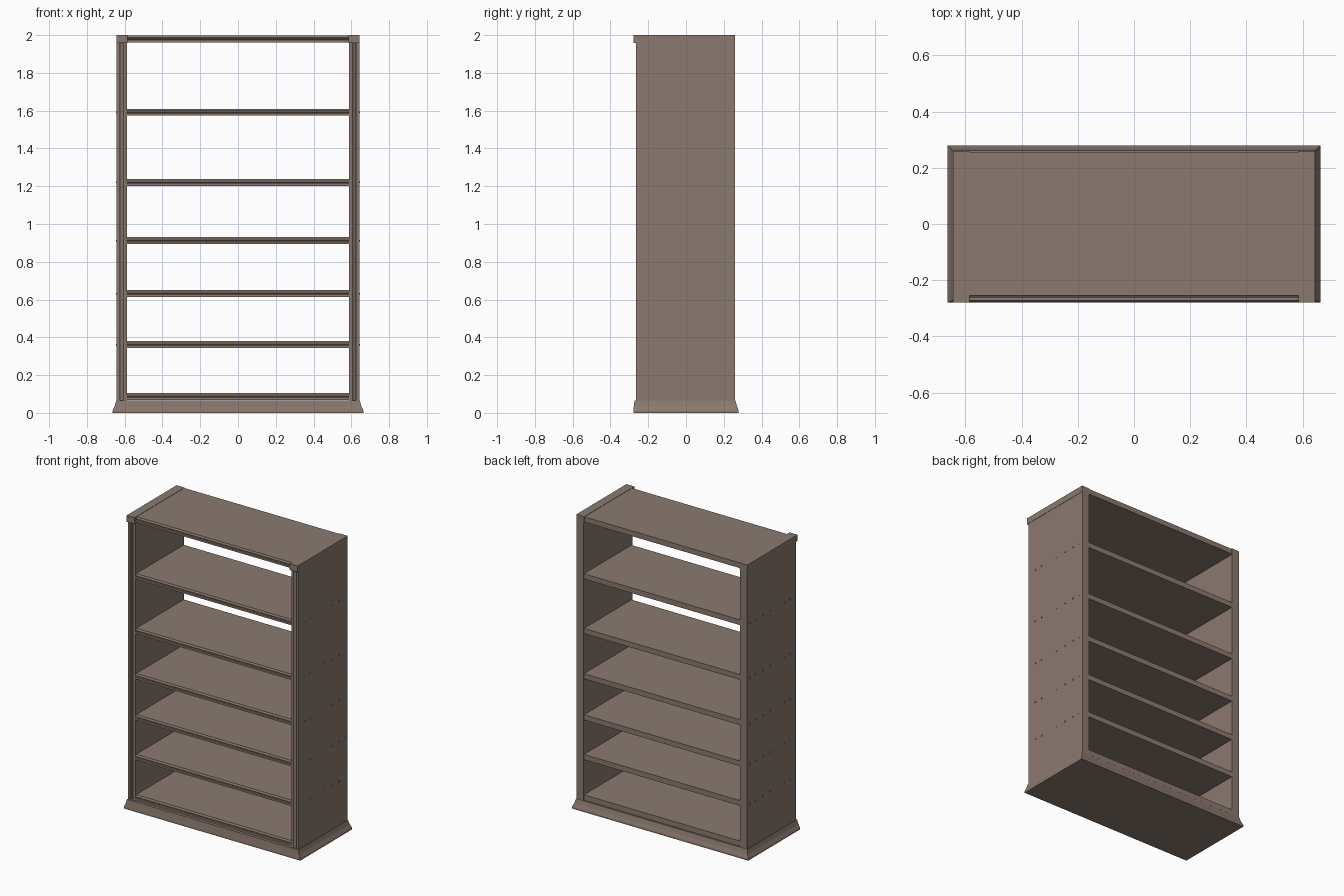
import bpy, bmesh
from mathutils import Vector

cube = bpy.data.objects.get("Cube")
if cube:
    bpy.data.objects.remove(cube, do_unlink=True)

wood = bpy.data.materials.new("taupe wood")
wood.use_nodes = True
COLOUR = (0.26, 0.195, 0.16, 1)
wood.diffuse_color = COLOUR
wood.node_tree.nodes["Principled BSDF"].inputs["Base Color"].default_value = COLOUR


def finish(name, bm):
    bmesh.ops.recalc_face_normals(bm, faces=bm.faces)
    mesh = bpy.data.meshes.new(name)
    bm.to_mesh(mesh)
    bm.free()
    mesh.materials.append(wood)
    obj = bpy.data.objects.new(name, mesh)
    bpy.context.collection.objects.link(obj)
    return obj


def extrude(name, points, direction):
    """Close a 3D outline into a face and sweep it along a direction."""
    bm = bmesh.new()
    face = bm.faces.new([bm.verts.new(p) for p in points])
    swept = bmesh.ops.extrude_face_region(bm, geom=[face])["geom"]
    verts = [v for v in swept if isinstance(v, bmesh.types.BMVert)]
    bmesh.ops.translate(bm, verts=verts, vec=Vector(direction))
    return finish(name, bm)


def box(name, x0, x1, y0, y1, z0, z1):
    outline = [(x0, y0, z0), (x1, y0, z0), (x1, y1, z0), (x0, y1, z0)]
    return extrude(name, outline, (0, 0, z1 - z0))


INNER, OUTER = 0.588, 0.642
FRONT, BACK = -0.265, 0.26
SHELF_TOPS = [0.105, 0.38, 0.65, 0.93, 1.238, 1.61, 1.998]

# Flared plinth: stacked rings joined into one solid
bm = bmesh.new()
rings = []
for x, y0, y1, z in [(0.664, -0.279, 0.279, 0), (0.664, -0.279, 0.279, 0.012),
                     (0.653, -0.276, 0.27, 0.035), (0.645, -0.273, 0.262, 0.065)]:
    rings.append([bm.verts.new(p) for p in
                  [(-x, y0, z), (x, y0, z), (x, y1, z), (-x, y1, z)]])
for low, high in zip(rings, rings[1:]):
    for i in range(4):
        j = (i + 1) % 4
        bm.faces.new([low[i], low[j], high[j], high[i]])
bm.faces.new(rings[0])
bm.faces.new(rings[-1])
finish("plinth", bm)

# Side panels with a grooved front edge, and the end caps above them
panel_plan = [(INNER, BACK), (INNER, FRONT), (0.605, FRONT), (0.625, -0.25),
              (0.626, FRONT), (OUTER, FRONT), (OUTER, BACK)]
for side, s in (("left", 1), ("right", -1)):
    extrude(side + "_panel", [(s * x, y, 0.06) for x, y in panel_plan], (0, 0, 1.9))
    box(side + "_top_cap", *sorted((s * 0.585, s * 0.644)), -0.279, BACK, 1.957, 2.0)

# Shelves with a small stepped nosing on the front edge
for n, top in enumerate(SHELF_TOPS):
    name = "top_board" if top == SHELF_TOPS[-1] else f"shelf_{n + 1}"
    profile = [(0.257, 0), (-0.254, 0), (-0.256, -0.006), (-0.261, -0.010),
               (-0.261, -0.017), (-0.257, -0.020), (-0.261, -0.024),
               (-0.261, -0.036), (0.257, -0.036)]
    extrude(name, [(-0.59, y, top + z) for y, z in profile], (1.18, 0, 0))

# Small pegs showing through the outside of the panels
for n, top in enumerate(SHELF_TOPS[1:-1]):
    for side, s in (("left", 1), ("right", -1)):
        for k, y in enumerate((-0.2, -0.14, 0.01, 0.09, 0.17, 0.23)):
            z = top - 0.018
            box(f"{side}_peg_{n + 1}_{k + 1}", *sorted((s * 0.635, s * 0.645)),
                y - 0.004, y + 0.004, z - 0.004, z + 0.004)
